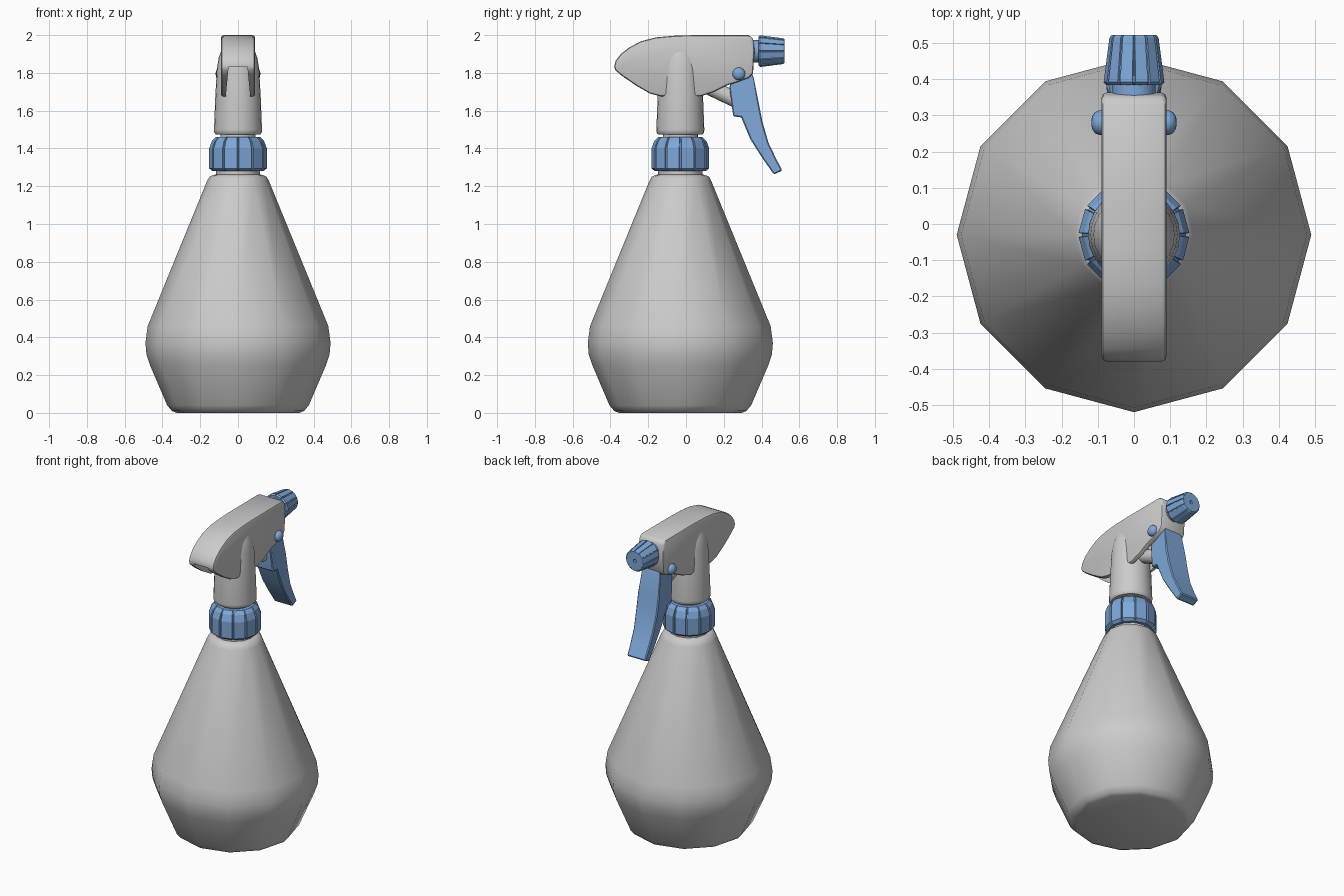
import bpy, bmesh
from math import cos, sin, radians, atan2, hypot
from mathutils import Matrix

cube = bpy.data.objects.get("Cube")
if cube:
    bpy.data.objects.remove(cube, do_unlink=True)

AXIS_Y = -0.03  # the bottle axis sits slightly behind the origin


def material(name, rgb):
    mat = bpy.data.materials.new(name)
    mat.use_nodes = True
    mat.diffuse_color = (*rgb, 1)
    mat.node_tree.nodes["Principled BSDF"].inputs["Base Color"].default_value = (*rgb, 1)
    return mat


grey = material("light grey plastic", (0.6, 0.6, 0.6))
blue = material("blue plastic", (0.21, 0.39, 0.69))


def finish(name, bm, mat, matrix=Matrix(), bevel=0, smooth=None, cutters=(), segments=2):
    """Turn a bmesh into an object, apply bevel and cuts, then set shading."""
    bmesh.ops.recalc_face_normals(bm, faces=bm.faces)
    bm.transform(matrix)
    mesh = bpy.data.meshes.new(name)
    bm.to_mesh(mesh)
    bm.free()
    ob = bpy.data.objects.new(name, mesh)
    bpy.context.collection.objects.link(ob)
    mesh.materials.append(mat)
    bpy.ops.object.select_all(action='DESELECT')
    ob.select_set(True)
    bpy.context.view_layer.objects.active = ob
    if bevel:
        mod = ob.modifiers.new("rounding", 'BEVEL')
        mod.width, mod.segments = bevel, segments
        mod.limit_method, mod.angle_limit = 'ANGLE', radians(40)
        bpy.ops.object.modifier_apply(modifier=mod.name)
    for cutter in cutters:
        mod = ob.modifiers.new("cut", 'BOOLEAN')
        mod.object, mod.operation, mod.solver = cutter, 'DIFFERENCE', 'EXACT'
        bpy.ops.object.modifier_apply(modifier=mod.name)
    if smooth:
        bpy.ops.object.shade_smooth_by_angle(angle=radians(smooth))
    return ob


def loft(profile, section):
    """Sweep a unit cross-section of (angle, scale) through (radius, height) rings."""
    bm = bmesh.new()
    rings = [[bm.verts.new((r * k * cos(a), r * k * sin(a), z)) for a, k in section]
             for r, z in profile]
    n = len(section)
    for low, high in zip(rings, rings[1:]):
        for i in range(n):
            j = (i + 1) % n
            bm.faces.new((low[i], low[j], high[j], high[i]))
    bm.faces.new(rings[0][::-1])
    bm.faces.new(rings[-1])
    return bm


def polygon(sides):
    return [(radians(360 * i / sides), 1) for i in range(sides)]


def ribbed(sides, gap, depth):
    """Panels separated by narrow grooves, one groove at each corner."""
    step, points = 360 / sides, []
    for i in range(sides):
        mid = step * (i + 0.5)
        for offset, k in ((-step / 2 + gap * .6, depth), (-step / 2 + gap, 1),
                          (step / 2 - gap, 1), (step / 2 - gap * .6, depth)):
            points.append((radians(mid + offset), k))
    return points


def slab(outline, half_widths):
    """Extrude a (y, z) side outline across x, with a half width for each point."""
    bm = bmesh.new()
    sides = [[bm.verts.new((s * w, y, z)) for (y, z), w in zip(outline, half_widths)]
             for s in (-1, 1)]
    n = len(outline)
    for i in range(n):
        j = (i + 1) % n
        bm.faces.new((sides[0][i], sides[0][j], sides[1][j], sides[1][i]))
    bm.faces.new(sides[0][::-1])
    bm.faces.new(sides[1])
    return bm


upright = Matrix.Translation((0, AXIS_Y, 0))

# Faceted bottle with its thread neck
finish("bottle", loft([(.325, 0), (.35, .01), (.375, .04), (.465, .25), (.485, .31),
                       (.49, .37), (.478, .46), (.165, 1.225), (.152, 1.25), (.13, 1.26),
                       (.117, 1.262), (.117, 1.31)], polygon(12)), grey, upright, smooth=50)

# Ribbed screw collar
finish("screw_collar", loft([(.135, 1.28), (.153, 1.295), (.153, 1.40), (.138, 1.44),
                             (.118, 1.46)], ribbed(12, 2.2, .94)), blue, upright)

# Stem that rises into the head
finish("stem_neck", loft([(.093, 1.44), (.093, 1.49)], polygon(24)), grey, upright, smooth=40)
finish("stem", loft([(.118, 1.475), (.126, 1.485), (.127, 1.50), (.12, 1.68), (.112, 1.82),
                     (.102, 1.88), (.086, 1.925)], polygon(24)), grey, upright, smooth=40)

# Hollow head: rounded shell with a tapering recess underneath
recess = finish("head_recess_cutter",
                slab([(-.42, 1.60), (.33, 1.60), (.33, 1.83), (-.42, 1.83)],
                     [.072, .072, .05, .05]), grey)
recess.hide_render = True
recess.hide_viewport = False
head_outline = [(-.38, 1.835), (-.372, 1.865), (-.345, 1.90), (-.30, 1.935), (-.24, 1.967),
                (-.16, 1.988), (-.06, 1.997), (.05, 2.0), (.33, 2.0), (.355, 1.985),
                (.363, 1.92), (.355, 1.80), (.335, 1.775), (.27, 1.75), (.22, 1.735),
                (.15, 1.70), (.08, 1.677), (-.13, 1.675), (-.19, 1.69), (-.26, 1.73),
                (-.34, 1.785), (-.375, 1.815)]
finish("head", slab(head_outline, [.09] * len(head_outline)), grey,
       bevel=.014, smooth=40, cutters=[recess])
bpy.data.objects.remove(recess, do_unlink=True)


def rod(name, start, end, radius, mat):
    """Round rod between two (y, z) points."""
    dy, dz = end[0] - start[0], end[1] - start[1]
    place = Matrix.Translation((0, *start)) @ Matrix.Rotation(-atan2(dy, dz), 4, 'X')
    finish(name, loft([(radius, 0), (radius, hypot(dy, dz))], polygon(20)), mat, place, smooth=40)


# Pump piston behind the trigger
rod("pump_piston", (.05, 1.76), (.27, 1.655), .042, grey)

# Curved trigger, narrowing toward its tip
trigger_outline = [(.29, 1.82), (.24, 1.76), (.23, 1.725), (.25, 1.57), (.292, 1.565),
                   (.34, 1.45), (.40, 1.355), (.465, 1.262), (.51, 1.283), (.475, 1.35),
                   (.437, 1.43), (.405, 1.54), (.385, 1.64), (.358, 1.775), (.34, 1.82)]
finish("trigger", slab(trigger_outline, [.045, .052, .07, .076, .075, .07, .067, .065,
                                         .065, .067, .07, .075, .076, .07, .045]),
       blue, bevel=.006, smooth=30, segments=1)

# Domed pivot buttons on both sides of the head
for side, label in ((1, "left"), (-1, "right")):
    place = Matrix.Translation((side * .085, .28, 1.795)) @ Matrix.Rotation(side * radians(90), 4, 'Y')
    finish(label + "_pivot_button",
           loft([(.034, -.01), (.034, .012), (.029, .023), (.017, .031), (.005, .033)],
                polygon(16)), blue, place, smooth=50)

# Ribbed spray nozzle with a small outlet
rod("nozzle_neck", (.34, 1.915), (.41, 1.915), .06, blue)
forward = Matrix.Translation((0, 0, 1.915)) @ Matrix.Rotation(radians(-90), 4, 'X')
hole = finish("outlet_cutter", loft([(.011, .49), (.011, .55)], polygon(12)), blue, forward)
hole.hide_render = True
finish("spray_nozzle", loft([(.076, .384), (.084, .392), (.068, .515), (.062, .522)],
                            ribbed(12, 2.6, .93)), blue, forward, cutters=[hole])
bpy.data.objects.remove(hole, do_unlink=True)
